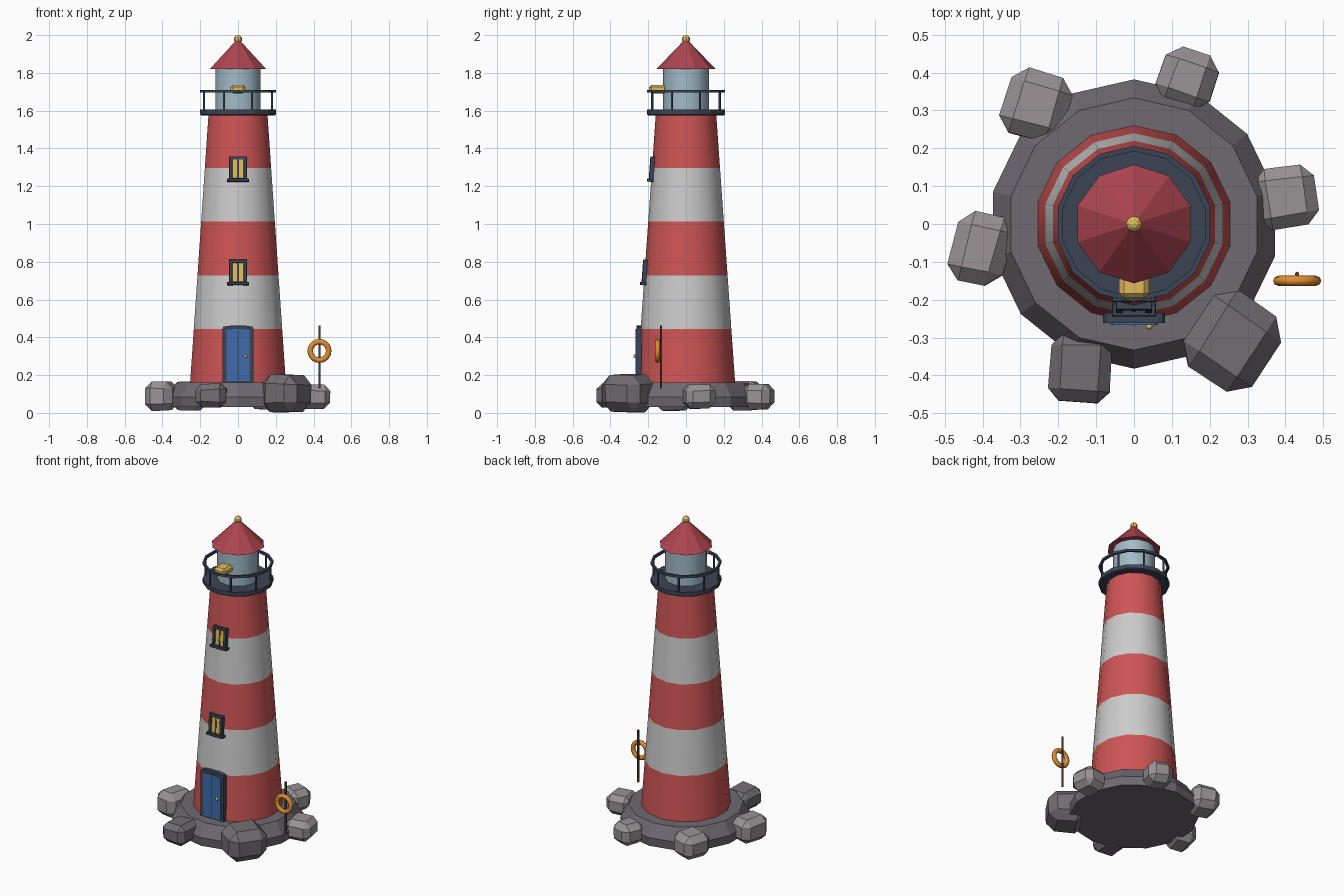
import bpy, bmesh, math, random
from mathutils import Matrix, Vector

if "Cube" in bpy.data.objects:
    bpy.data.objects.remove(bpy.data.objects["Cube"])
random.seed(4)
MATS = {}
COL = dict(red=(0.62, 0.09, 0.09), white=(0.78, 0.78, 0.79), roof=(0.42, 0.06, 0.08),
           stone=(0.16, 0.14, 0.165), rock=(0.32, 0.29, 0.3), rock_dark=(0.17, 0.155, 0.17),
           navy=(0.045, 0.06, 0.09), glass=(0.36, 0.5, 0.58), gold=(0.75, 0.5, 0.1),
           blue=(0.05, 0.15, 0.42), orange=(0.75, 0.27, 0.03), wood=(0.09, 0.05, 0.03))


def finish(name, bm, col, smooth=None, M=None):
    bmesh.ops.recalc_face_normals(bm, faces=bm.faces)
    me = bpy.data.meshes.new(name)
    if M:
        bm.transform(M)
    bm.to_mesh(me)
    bm.free()
    ob = bpy.data.objects.new(name, me)
    bpy.context.collection.objects.link(ob)
    if col not in MATS:
        MATS[col] = bpy.data.materials.new(col)
        MATS[col].diffuse_color = (*COL[col], 1)
    me.materials.append(MATS[col])
    if smooth:
        bpy.context.view_layer.objects.active = ob
        ob.select_set(True)
        bpy.ops.object.shade_smooth_by_angle(angle=math.radians(smooth))
        ob.select_set(False)
    return ob


def lathe(name, prof, n, col, smooth=None, closed=False, M=None, off=math.pi / 2):
    """Revolve (r, z) profile; a corner points along +y."""
    bm = bmesh.new()
    rings = [[bm.verts.new((r * math.cos(off + i * math.tau / n), r * math.sin(off + i * math.tau / n), z))
              for i in range(n)] for r, z in prof]
    pairs = list(zip(rings, rings[1:])) + ([(rings[-1], rings[0])] if closed else [])
    for a, b in pairs:
        for i in range(n):
            j = (i + 1) % n
            bm.faces.new((a[i], a[j], b[j], b[i]))
    if not closed:
        bm.faces.new(rings[0])
        bm.faces.new(rings[-1])
    return finish(name, bm, col, smooth, M)


def box(name, c, s, col, bevel=0, M=None, jitter=0, smooth=None):
    bm = bmesh.new()
    bmesh.ops.create_cube(bm, size=1)
    bmesh.ops.scale(bm, vec=s, verts=bm.verts)
    for v in bm.verts:
        v.co += Vector([random.uniform(-jitter, jitter) for _ in range(3)])
    if bevel:
        bmesh.ops.bevel(bm, geom=bm.edges[:], offset=bevel, segments=1, affect='EDGES')
    T = Matrix.Translation(c)
    return finish(name, bm, col, smooth, (M @ T) if M else T)


def panel(name, pts, y0, y1, col, bevel=0):
    """Extrude an (x, z) outline between two depths."""
    bm = bmesh.new()
    f = bm.faces.new([bm.verts.new((x, y0, z)) for x, z in pts])
    r = bmesh.ops.extrude_face_region(bm, geom=[f])
    for v in r['geom']:
        if isinstance(v, bmesh.types.BMVert):
            v.co.y = y1
    if bevel:
        bmesh.ops.bevel(bm, geom=bm.edges[:], offset=bevel, segments=1, affect='EDGES')
    return finish(name, bm, col)


# stone base
lathe("stone_base", [(0.375, 0.03), (0.382, 0.085), (0.333, 0.16)], 14, 'stone')

# boulders: x, y, z, width, depth, height, turn, colour
for i, (x, y, z, w, d, h, a, c) in enumerate([
        (-0.258, 0.315, 0.09, 0.165, 0.175, 0.15, -17, 'rock'),
        (0.139, 0.386, 0.087, 0.15, 0.15, 0.14, -20, 'rock'),
        (0.403, 0.071, 0.088, 0.16, 0.165, 0.13, 8, 'rock'),
        (0.258, -0.31, 0.105, 0.215, 0.24, 0.195, -33, 'rock_dark'),
        (-0.14, -0.378, 0.092, 0.16, 0.178, 0.125, -4, 'rock_dark'),
        (-0.404, -0.066, 0.09, 0.15, 0.19, 0.15, -14, 'rock')]):
    M = Matrix.Translation((x, y, z)) @ Matrix.Rotation(math.radians(a), 4, 'Z')
    box(f"boulder_{i + 1}", (0, 0, 0), (w, d, h), c, min(w, h) * 0.25, M, 0.006)


# striped tapering tower
Z0, Z1 = 0.16, 1.58
def wall_r(z):
    return 0.26 - 0.1 * (z - Z0) / (Z1 - Z0)


for i in range(5):
    a, b = (Z0 + (Z1 - Z0) * k / 5 for k in (i, i + 1))
    lathe(f"tower_band_{i + 1}", [(wall_r(a), a), (wall_r(b), b)], 14, ('red', 'white')[i % 2], 40)

# gallery deck, rail and posts
lathe("gallery_deck", [(0.2, 1.575), (0.206, 1.58), (0.206, 1.605)], 14, 'navy')
lathe("gallery_rail", [(0.192, 1.695), (0.206, 1.695), (0.206, 1.71), (0.192, 1.71)], 14, 'navy', closed=True)
for i in range(8):
    t = math.tau * (i + 0.5) / 8
    lathe(f"rail_post_{i + 1}", [(0.006, 1.6), (0.006, 1.7)], 6, 'navy', 65,
          M=Matrix.Translation((0.194 * math.cos(t), 0.194 * math.sin(t), 0)))

# lamp room, roof and finial
lathe("lamp_room", [(0.121, 1.6), (0.121, 1.825)], 14, 'glass', 40)
lathe("roof", [(0.157, 1.82), (0.008, 1.975)], 10, 'roof')
bm = bmesh.new()
bmesh.ops.create_uvsphere(bm, u_segments=8, v_segments=6, radius=0.022)
finish("finial", bm, 'gold', M=Matrix.Translation((0, 0, 1.978)))
box("lamp", (0, -0.148, 1.714), (0.078, 0.095, 0.044), 'gold', 0.012)

# windows leaning with the wall
lean = math.atan(0.1 / (Z1 - Z0))
for n, z in (("lower", 0.745), ("upper", 1.292)):
    M = Matrix.Translation((0, -wall_r(z), z)) @ Matrix.Rotation(-lean, 4, 'X')
    for s in (-1, 1):
        box(f"{n}_window_jamb_{s}", (s * 0.039, 0, 0), (0.018, 0.026, 0.13), 'navy', 0.002, M)
        box(f"{n}_window_pane_{s}", (s * 0.0165, 0.001, 0), (0.025, 0.014, 0.1), 'gold', 0, M)
    box(f"{n}_window_head", (0, 0, 0.057), (0.096, 0.026, 0.018), 'navy', 0.002, M)
    box(f"{n}_window_mullion", (0, 0, 0), (0.008, 0.018, 0.11), 'navy', 0, M)
    box(f"{n}_window_sill", (0, -0.003, -0.061), (0.116, 0.036, 0.016), 'navy', 0.002, M)


# door with shallow arched head
def arch(w, z0, z1, rise):
    return [(-w, z0), (w, z0)] + [(w * math.cos(t), z1 - rise + rise * math.sin(t) ** 0.7)
                                  for t in [math.pi * k / 8 for k in range(9)]]


panel("door_frame", arch(0.082, 0.16, 0.463, 0.014), -0.235, -0.262, 'navy')
panel("door_leaf", arch(0.062, 0.168, 0.444, 0.012), -0.24, -0.267, 'blue')
box("door_groove", (0, -0.266, 0.305), (0.004, 0.004, 0.26), 'navy')
bm = bmesh.new()
bmesh.ops.create_uvsphere(bm, u_segments=8, v_segments=6, radius=0.009)
finish("door_knob", bm, 'gold', 60, Matrix.Translation((0.04, -0.27, 0.3)))

# life ring on its pole
ring = [(0.049 + 0.0145 * math.cos(math.tau * k / 8), 0.0135 * math.sin(math.tau * k / 8)) for k in range(8)]
lathe("life_ring", ring, 20, 'orange', 60, closed=True,
      M=Matrix.Translation((0.431, -0.15, 0.328)) @ Matrix.Rotation(math.pi / 2, 4, 'X'))
lathe("ring_pole", [(0.006, 0.13), (0.006, 0.463)], 6, 'wood', 65, M=Matrix.Translation((0.431, -0.132, 0)))

for m in bpy.data.materials:
    if m.users and not m.is_grease_pencil:
        m.use_nodes = True
        m.node_tree.nodes["Principled BSDF"].inputs["Base Color"].default_value = m.diffuse_color
